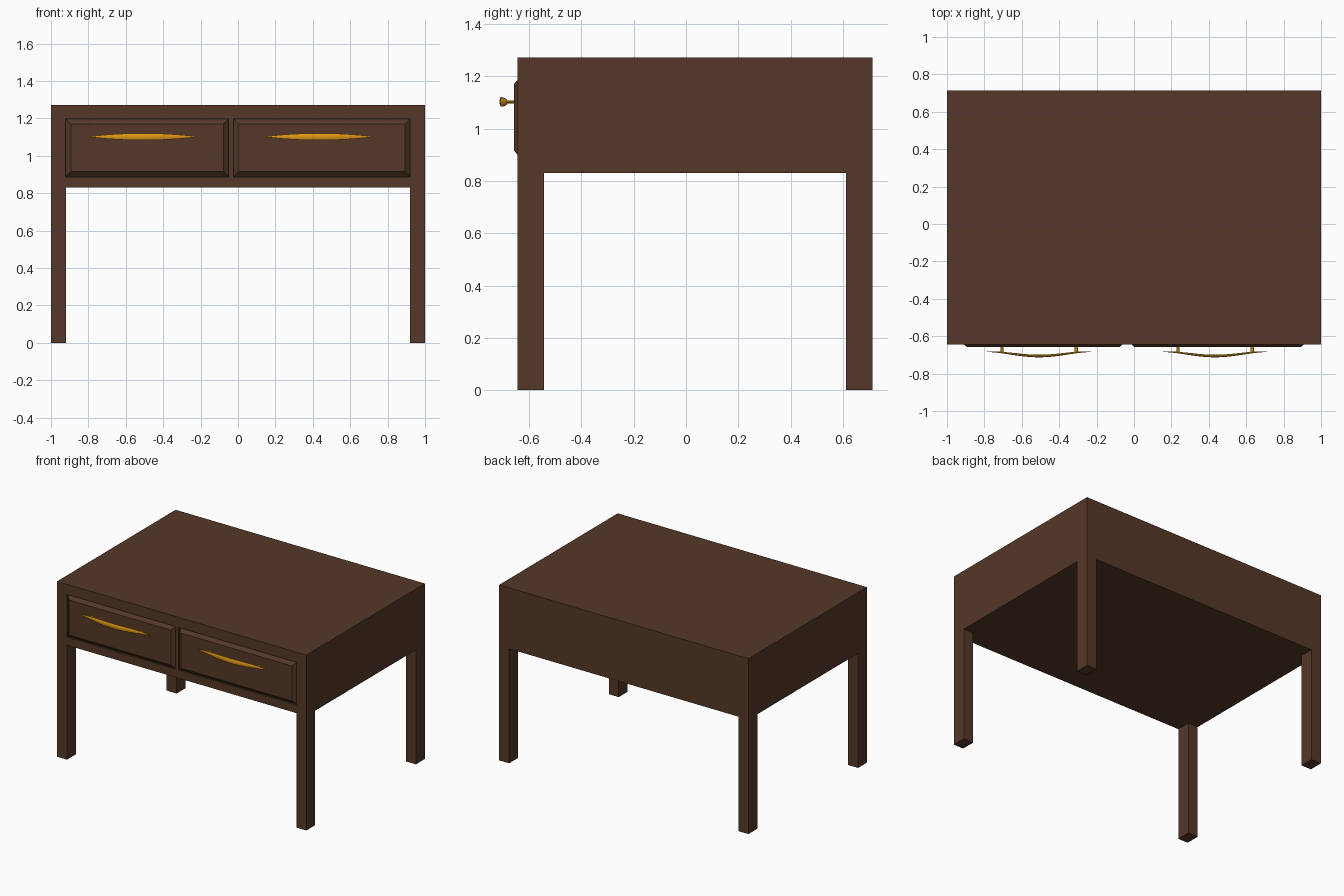
import bpy, bmesh, math

if "Cube" in bpy.data.objects:
    bpy.data.objects.remove(bpy.data.objects["Cube"])

def material(name, rgb):
    m = bpy.data.materials.new(name)
    m.diffuse_color = (*rgb, 1)
    m.use_nodes = True
    m.node_tree.nodes["Principled BSDF"].inputs["Base Color"].default_value = m.diffuse_color
    return m

wood = material("dark_wood", (0.09, 0.04, 0.021))
brass = material("brass", (0.75, 0.32, 0.008))

def finish(name, bm, mat):
    bmesh.ops.recalc_face_normals(bm, faces=bm.faces)
    me = bpy.data.meshes.new(name)
    bm.to_mesh(me)
    bm.free()
    me.materials.append(mat)
    ob = bpy.data.objects.new(name, me)
    bpy.context.collection.objects.link(ob)
    return ob

def loft(bm, rings):
    # skin a list of closed rings and cap both ends
    vs = [[bm.verts.new(p) for p in r] for r in rings]
    n = len(vs[0])
    for a, b in zip(vs, vs[1:]):
        for i in range(n):
            j = (i + 1) % n
            bm.faces.new((a[i], a[j], b[j], b[i]))
    bm.faces.new(vs[0])
    bm.faces.new(vs[-1])

def rect(x0, x1, z0, z1, y, inset=0):
    x0, x1, z0, z1 = x0 + inset, x1 - inset, z0 + inset, z1 - inset
    return [(x0, y, z0), (x1, y, z0), (x1, y, z1), (x0, y, z1)]

def box(name, x0, x1, y0, y1, z0, z1, mat=wood):
    bm = bmesh.new()
    loft(bm, [rect(x0, x1, z0, z1, y0), rect(x0, x1, z0, z1, y1)])
    return finish(name, bm, mat)

FRONT, BACK, UNDER, TOP = -0.645, 0.713, 0.83, 1.272
Z0, Z1 = 0.888, 1.198
drawers = {"left": (-0.922, -0.05, -0.508), "right": (-0.025, 0.92, 0.433)}

# Table body and legs
body = box("table_body", -1, 1, FRONT, BACK, UNDER, TOP)
for side, x in (("left", -1), ("right", 0.92)):
    box(f"front_{side}_leg", x, x + 0.08, FRONT, FRONT + 0.102, 0, UNDER)
    box(f"back_{side}_leg", x, x + 0.08, BACK - 0.102, BACK, 0, UNDER)

for side, (x0, x1, hx) in drawers.items():
    # Shallow drawer opening
    cut = box(f"{side}_opening_cutter", x0, x1, FRONT - 0.1, FRONT + 0.016, Z0, Z1)
    cut.hide_render = True
    cut.hide_viewport = True
    mod = body.modifiers.new(f"{side}_opening", 'BOOLEAN')
    mod.operation = 'DIFFERENCE'
    mod.solver = 'EXACT'
    mod.object = cut

    # Drawer front with sloped border
    bm = bmesh.new()
    loft(bm, [rect(x0, x1, Z0, Z1, FRONT + 0.016),
              rect(x0, x1, Z0, Z1, FRONT + 0.012),
              rect(x0, x1, Z0, Z1, FRONT - 0.013, 0.028)])
    finish(f"{side}_drawer_front", bm, wood)

    # Bowed, tapered handle
    bm = bmesh.new()
    rings, steps, sides = [], 16, 10
    for s in range(steps + 1):
        t = -1 + 2 * s / steps
        r = 0.12 + 0.88 * (1 - abs(t) ** 2.2)
        y = -0.683 - 0.0115 * (1 + math.cos(math.pi * t))
        rings.append([(hx + 0.278 * t,
                       y + 0.007 * r * math.cos(2 * math.pi * k / sides),
                       1.102 + 0.019 * r * math.sin(2 * math.pi * k / sides))
                      for k in range(sides)])
    loft(bm, rings)
    handle = finish(f"{side}_handle", bm, brass)
    bpy.context.view_layer.objects.active = handle
    handle.select_set(True)
    bpy.ops.object.shade_smooth_by_angle(angle=math.radians(40))
    handle.select_set(False)

    # Handle posts
    for label, dx in (("left", -0.198), ("right", 0.2)):
        bm = bmesh.new()
        loft(bm, [[(hx + dx + 0.009 * math.cos(math.pi * k / 4), y,
                    1.102 + 0.005 * math.sin(math.pi * k / 4)) for k in range(8)]
                  for y in (FRONT - 0.01, -0.688)])
        finish(f"{side}_handle_{label}_post", bm, brass)
